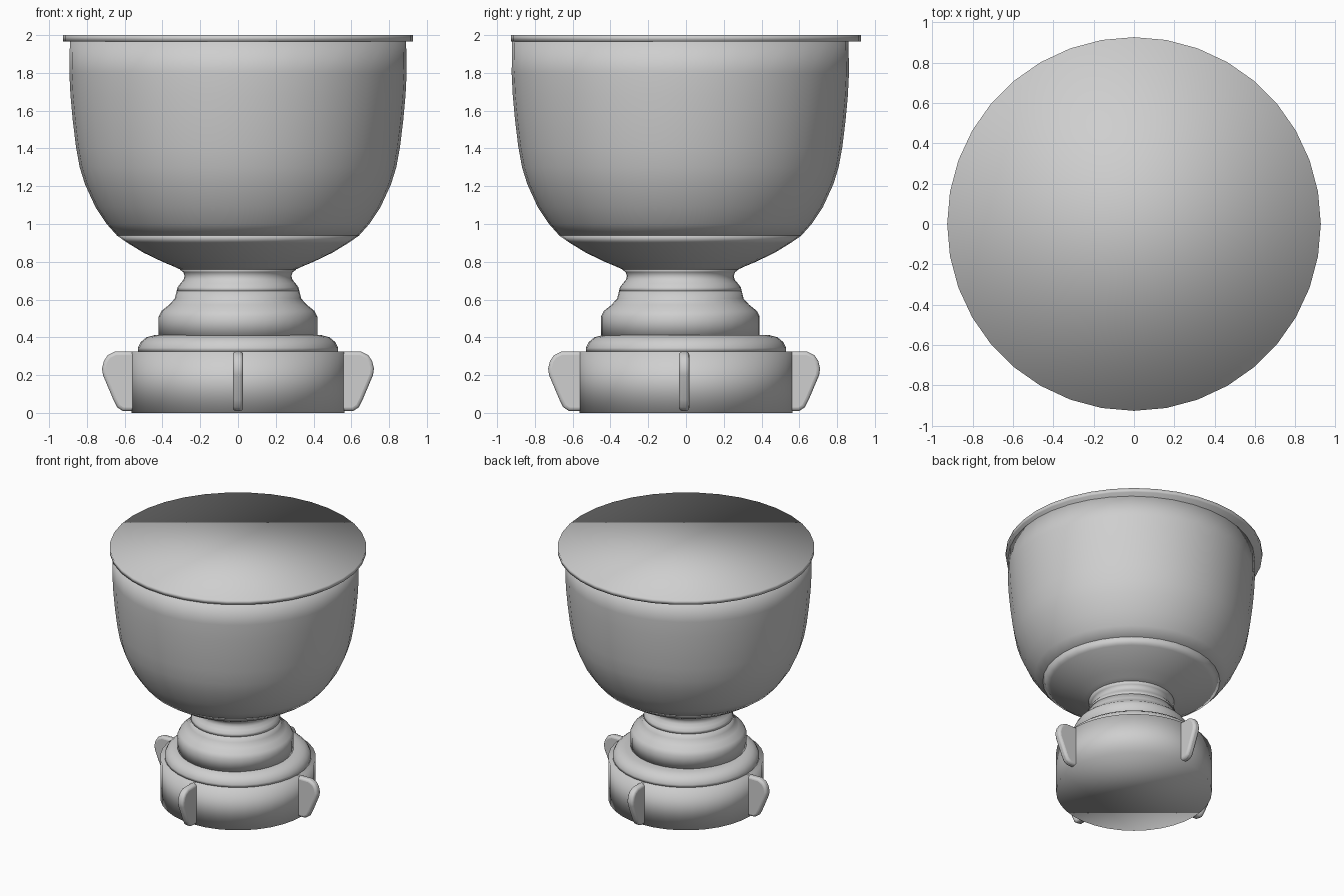
import bpy
import bmesh
from math import pi
from mathutils import Matrix

cube = bpy.data.objects.get("Cube")
if cube:
    bpy.data.objects.remove(cube, do_unlink=True)

SIDES = 36

grey = bpy.data.materials.new("plain_grey")
grey.use_nodes = True
grey.diffuse_color = (0.62, 0.62, 0.62, 1)
grey.node_tree.nodes["Principled BSDF"].inputs["Base Color"].default_value = grey.diffuse_color


def add_object(name, bm):
    bmesh.ops.recalc_face_normals(bm, faces=bm.faces)
    for face in bm.faces:
        face.smooth = True
    mesh = bpy.data.meshes.new(name)
    bm.to_mesh(mesh)
    bm.free()
    mesh.materials.append(grey)
    obj = bpy.data.objects.new(name, mesh)
    bpy.context.collection.objects.link(obj)
    return obj


def lathe(name, profile, y=0.0):
    """Turn a (radius, height) profile into a closed round part."""
    bm = bmesh.new()
    rings = []
    for radius, z in profile:
        ring = bmesh.ops.create_circle(
            bm, segments=SIDES, radius=radius,
            matrix=Matrix.Translation((0, y, z)))["verts"]
        rings.append(ring)
    for low, high in zip(rings, rings[1:]):
        for i in range(SIDES):
            j = (i + 1) % SIDES
            bm.faces.new((low[i], low[j], high[j], high[i]))
    bm.faces.new(rings[0])
    bm.faces.new(rings[-1])
    return add_object(name, bm)


def fin(name, angle):
    """Rounded grip fin standing out from the base."""
    outline = [(0.5, 0.01), (0.61, 0.01), (0.64, 0.03), (0.66, 0.07),
               (0.715, 0.2), (0.72, 0.235), (0.71, 0.275), (0.69, 0.305),
               (0.65, 0.325), (0.5, 0.325)]
    half = 0.0275
    bm = bmesh.new()
    face = bm.faces.new([bm.verts.new((x, -half, z)) for x, z in outline])
    moved = bmesh.ops.extrude_face_region(bm, geom=[face])["geom"]
    bmesh.ops.translate(bm, vec=(0, 2 * half, 0),
                        verts=[v for v in moved if isinstance(v, bmesh.types.BMVert)])
    obj = add_object(name, bm)
    obj.rotation_euler.z = angle
    obj.location.y = -0.01
    bevel = obj.modifiers.new("rounded_edges", "BEVEL")
    bevel.width = 0.018
    bevel.segments = 3
    bevel.limit_method = "ANGLE"
    bevel.angle_limit = pi / 3
    return obj


# Foot
lathe("base", [(0.563, 0), (0.563, 0.325)])
lathe("base_ring", [(0.53, 0.325), (0.53, 0.345), (0.515, 0.375),
                    (0.485, 0.4), (0.44, 0.412), (0.38, 0.412)])
for i, side in enumerate(("left", "back", "right", "front")):
    fin(side + "_fin", i * pi / 2)

# Stem, slightly forward of the base
OFFSET = -0.03
lathe("stem_step", [(0.42, 0.405), (0.42, 0.51), (0.405, 0.54), (0.365, 0.572),
                    (0.335, 0.605), (0.325, 0.645)], OFFSET)
lathe("neck", [(0.325, 0.645), (0.32, 0.665), (0.305, 0.685), (0.288, 0.705),
               (0.283, 0.725), (0.29, 0.745), (0.31, 0.76)], OFFSET)

# Bowl
lathe("bowl_bottom", [(0.29, 0.752), (0.34, 0.775), (0.4, 0.8), (0.5, 0.848),
                      (0.585, 0.9), (0.64, 0.938)], OFFSET)
lathe("bowl_wall", [(0.64, 0.938), (0.695, 1.0), (0.755, 1.09), (0.81, 1.21),
                    (0.838, 1.3), (0.858, 1.41), (0.875, 1.55), (0.887, 1.68),
                    (0.893, 1.8), (0.89, 1.97)], OFFSET)
lathe("lid", [(0.927, 1.967), (0.927, 2.0)])

# Keep crisp edges on the fins only; the turned parts stay fully soft
bpy.ops.object.select_all(action="DESELECT")
for obj in bpy.context.collection.objects:
    if obj.name.endswith("_fin"):
        obj.select_set(True)
        bpy.context.view_layer.objects.active = obj
bpy.ops.object.shade_smooth_by_angle(angle=pi / 4)
